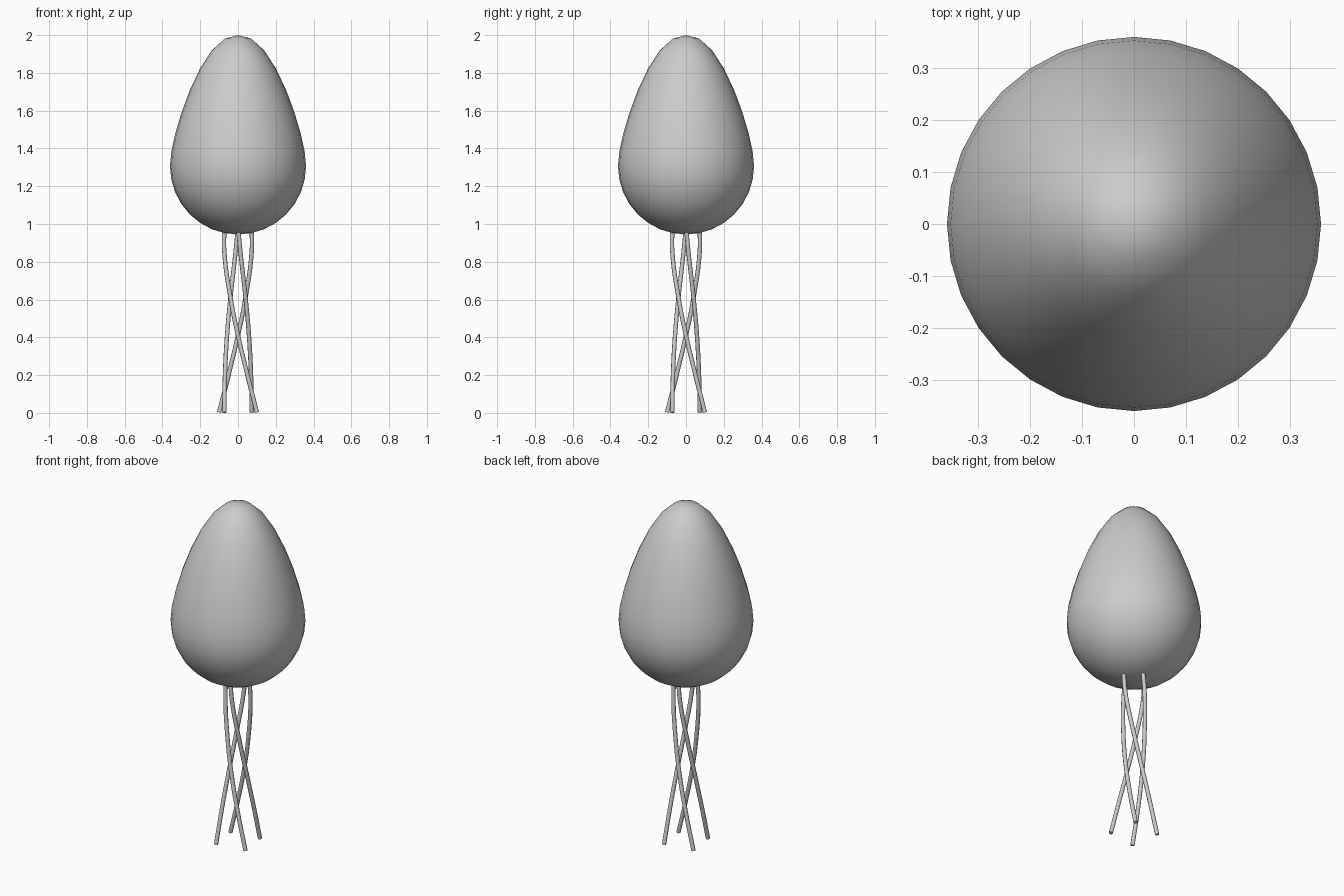
import bpy
import math

if "Cube" in bpy.data.objects:
    bpy.data.objects.remove(bpy.data.objects["Cube"])

# Egg body: a smooth sphere whose upper half is stretched to a blunt point
R, EQUATOR = 0.36, 1.305
UPPER = [0.0, 0.078, 0.172, 0.285, 0.405, 0.52, 0.615, 0.676, 0.695]  # ring heights
bpy.ops.mesh.primitive_uv_sphere_add(segments=32, ring_count=16, radius=R,
                                     location=(0, 0, EQUATOR))
egg = bpy.context.object
egg.name = "egg_body"
for v in egg.data.vertices:
    if v.co.z > 1e-4:
        k = round(math.asin(min(1, v.co.z / R)) / (math.pi / 16))
        v.co.z = UPPER[k]
bpy.ops.object.shade_smooth()

# Thin twisted legs: one path turned four times about the z axis
PATH = [(-0.072, 0.0, 0.985), (-0.073, -0.012, 0.86), (-0.038, -0.041, 0.6),
        (0.0, -0.058, 0.41), (0.05, -0.069, 0.2), (0.1, -0.073, 0.003)]


def leg(index):
    a = index * math.pi / 2
    c, s = math.cos(a), math.sin(a)
    curve = bpy.data.curves.new(f"leg_{index + 1}", 'CURVE')
    curve.dimensions = '3D'
    curve.bevel_depth = 0.0115
    curve.bevel_resolution = 2
    curve.resolution_u = 6
    curve.use_fill_caps = True
    spline = curve.splines.new('BEZIER')
    spline.bezier_points.add(len(PATH) - 1)
    for p, (x, y, z) in zip(spline.bezier_points, PATH):
        p.co = (c * x - s * y, s * x + c * y, z)
        p.handle_left_type = p.handle_right_type = 'AUTO'
    obj = bpy.data.objects.new(f"leg_{index + 1}", curve)
    bpy.context.collection.objects.link(obj)


for i in range(4):
    leg(i)
